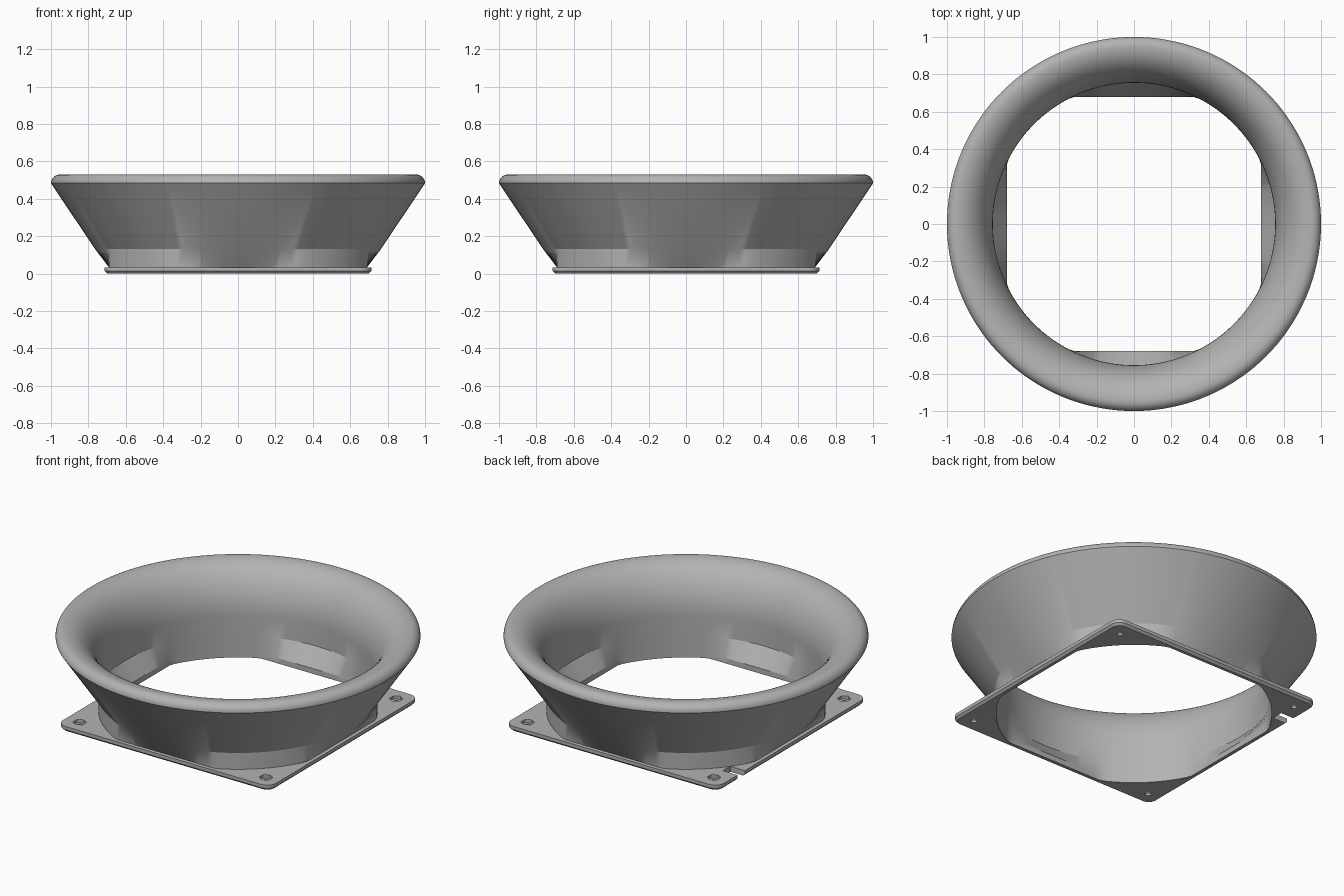
import bpy, bmesh, math
from math import cos, sin, pi

if "Cube" in bpy.data.objects:
    bpy.data.objects.remove(bpy.data.objects["Cube"])

SEGMENTS = 144
HALF = 0.713        # half width of the plate
THICK = 0.033       # plate thickness
HOLE = 0.623        # screw hole offset from the centre

grey = bpy.data.materials.new("plain grey")
grey.use_nodes = True
grey.diffuse_color = (0.45, 0.45, 0.45, 1)
grey.node_tree.nodes["Principled BSDF"].inputs["Base Color"].default_value = (0.45, 0.45, 0.45, 1)


def new_object(name, bm):
    bmesh.ops.recalc_face_normals(bm, faces=bm.faces)
    mesh = bpy.data.meshes.new(name)
    bm.to_mesh(mesh)
    bm.free()
    obj = bpy.data.objects.new(name, mesh)
    bpy.context.collection.objects.link(obj)
    mesh.materials.append(grey)
    return obj


def ring(bm, radius, z, flat=None):
    """Circle of vertices, optionally trimmed by a square of half width flat."""
    verts = []
    for i in range(SEGMENTS):
        a = 2 * pi * i / SEGMENTS
        r = radius
        if flat:
            r = min(radius, flat / max(abs(cos(a)), abs(sin(a))))
        verts.append(bm.verts.new((r * cos(a), r * sin(a), z)))
    return verts


def bridge(bm, low, high):
    for i in range(SEGMENTS):
        j = (i + 1) % SEGMENTS
        bm.faces.new((low[i], low[j], high[j], high[i]))


def activate(obj):
    bpy.ops.object.select_all(action='DESELECT')
    obj.select_set(True)
    bpy.context.view_layer.objects.active = obj


def cut(obj, cutter):
    activate(obj)
    mod = obj.modifiers.new("cut", 'BOOLEAN')
    mod.operation = 'DIFFERENCE'
    mod.solver = 'EXACT'
    mod.object = cutter
    bpy.ops.object.modifier_apply(modifier=mod.name)
    bpy.data.objects.remove(cutter)


def prism(name, sides, radius, x, y, z0, z1):
    bm = bmesh.new()
    bmesh.ops.create_cone(bm, cap_ends=True, segments=sides, radius1=radius,
                          radius2=radius, depth=z1 - z0)
    bmesh.ops.translate(bm, verts=bm.verts, vec=(x, y, (z0 + z1) / 2))
    return new_object(name, bm)


def box(bm, size, centre):
    verts = bmesh.ops.create_cube(bm, size=1)["verts"]
    bmesh.ops.scale(bm, verts=verts, vec=size)
    bmesh.ops.translate(bm, verts=verts, vec=centre)


# Flared duct: outer cone, rounded rim, curved mouth, throat with four flats
outer = [(0.765, 0.001, 0.69), (0.765, THICK, 0.69), (0.765, 0.132, None), (1.0, 0.483, None)]
rim = [(0.95 + 0.05 * cos(t * pi / 16), 0.483 + 0.047 * sin(t * pi / 16), None)
       for t in range(1, 9)]
mouth = [(0.95 - 0.195 * sin(t * pi / 40), 0.25 + 0.28 * cos(t * pi / 40), None)
         for t in range(1, 21)]
throat = [(0.755, 0.132, None), (0.755, THICK, 0.68), (0.755, 0.001, 0.68)]
bm = bmesh.new()
rings = [ring(bm, *p) for p in outer + rim + mouth + throat]
for k, low in enumerate(rings):
    bridge(bm, low, rings[(k + 1) % len(rings)])
duct = new_object("flared_duct", bm)

# Mounting plate with rounded corners and a chamfered lower edge
bm = bmesh.new()
box(bm, (2 * HALF, 2 * HALF, THICK), (0, 0, THICK / 2))
upright = [e for e in bm.edges if abs(e.verts[0].co.z - e.verts[1].co.z) > 0.01]
bmesh.ops.bevel(bm, geom=upright, offset=0.06, segments=8, profile=0.5, affect='EDGES')
lower = [e for e in bm.edges if all(v.co.z < 0.001 for v in e.verts)]
bmesh.ops.bevel(bm, geom=lower, offset=0.013, segments=1, affect='EDGES')
plate = new_object("mounting_plate", bm)

# Central opening
bm = bmesh.new()
low, high = ring(bm, 0.76, -0.1, 0.685), ring(bm, 0.76, 0.1, 0.685)
bridge(bm, low, high)
bm.faces.new(low)
bm.faces.new(high)
cut(plate, new_object("opening_cutter", bm))

# Screw holes with hexagonal nut recesses
for sx in (-1, 1):
    for sy in (-1, 1):
        cut(plate, prism("nut_cutter", 6, 0.038, sx * HOLE, sy * HOLE, 0.014, 0.1))
        cut(plate, prism("screw_cutter", 24, 0.017, sx * HOLE, sy * HOLE, -0.1, 0.1))

# Cable notch in one edge
bm = bmesh.new()
box(bm, (0.2, 0.07, 0.2), (-HALF, 0.49, 0))
cut(plate, new_object("notch_cutter", bm))

for obj in (duct, plate):
    activate(obj)
    bpy.ops.object.shade_smooth_by_angle(angle=math.radians(25))
